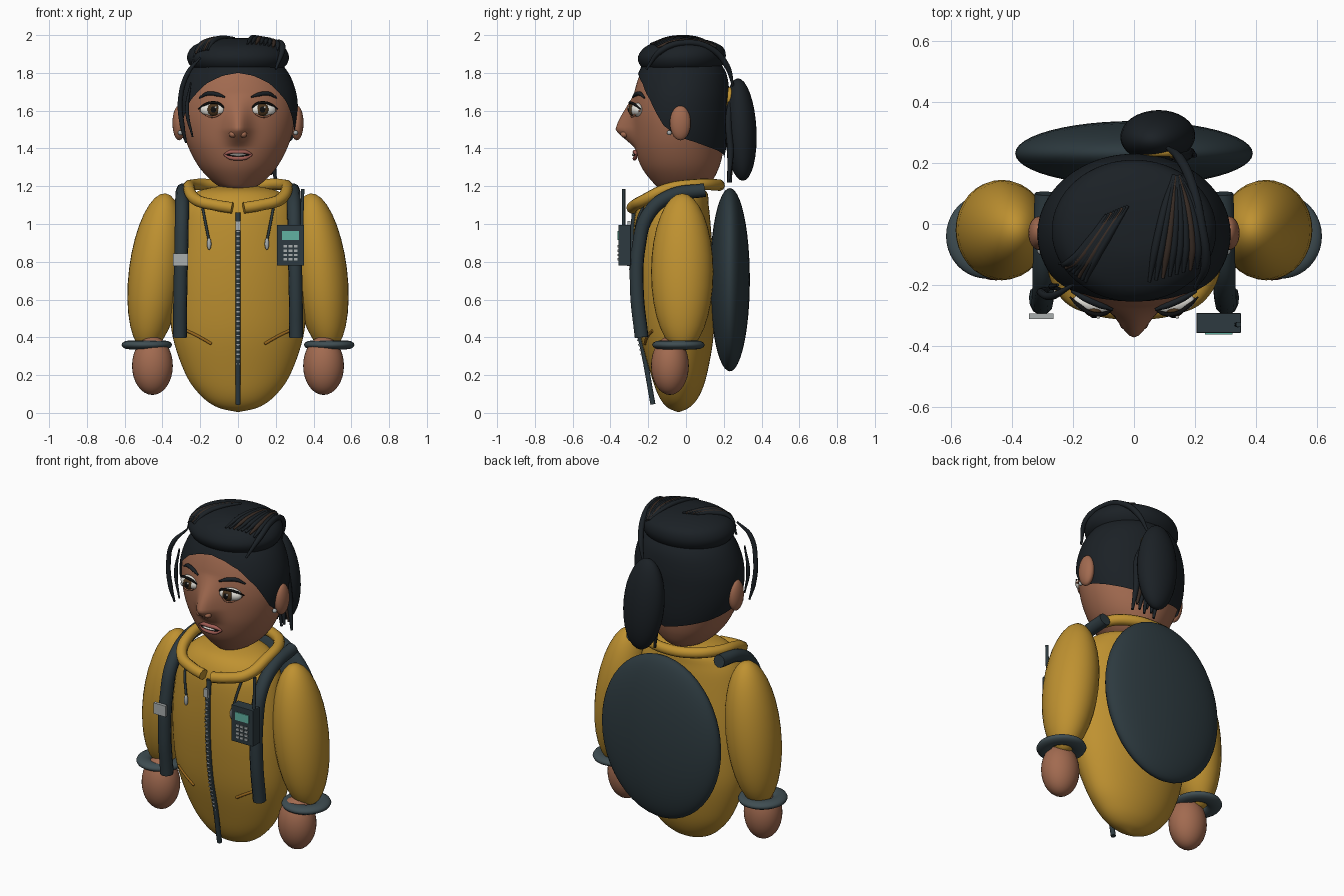
import bpy
from math import sin, cos, pi, radians, exp, sqrt

if "Cube" in bpy.data.objects:
    bpy.data.objects.remove(bpy.data.objects["Cube"])


def material(name, r, g, b):
    m = bpy.data.materials.new(name)
    m.diffuse_color = (r, g, b, 1)
    m.use_nodes = True
    m.node_tree.nodes["Principled BSDF"].inputs["Base Color"].default_value = m.diffuse_color
    return m


SKIN = material("skin", .36, .145, .08)
YELLOW = material("jacket_yellow", .52, .285, .03)
SEAM = material("seam", .30, .13, .012)
DARK = material("dark_fabric", .026, .042, .05)
CUFF = material("cuff_fabric", .05, .075, .085)
HAIR = material("hair_black", .011, .015, .019)
BROWN = material("hair_streak", .04, .025, .018)
WHITE = material("eye_white", .8, .78, .72)
IRIS = material("iris_brown", .07, .035, .012)
BLACK = material("pupil_black", .005, .005, .005)
LIP = material("lip", .36, .11, .09)
METAL = material("metal", .4, .43, .43)
TEAL = material("screen_teal", .12, .45, .36)

# Cross-sections: height, half width, front y, back y
TORSO = [(.005, .005, -.045, -.035), (.03, .11, -.10, .02), (.09, .195, -.145, .07), (.2, .275, -.185, .11),
         (.4, .345, -.24, .145), (.6, .362, -.268, .15), (.8, .355, -.28, .145), (1, .325, -.275, .13),
         (1.1, .29, -.255, .12), (1.17, .22, -.2, .11), (1.2, .1, -.1, .05), (1.205, .002, -.03, -.02)]
HEAD = [(1.175, .003, -.06, -.05), (1.185, .065, -.13, .06), (1.22, .13, -.175, .13), (1.3, .205, -.235, .175),
        (1.4, .26, -.27, .2), (1.5, .293, -.283, .212), (1.6, .305, -.285, .217), (1.7, .295, -.273, .217),
        (1.8, .255, -.24, .2), (1.87, .19, -.19, .15), (1.915, .09, -.1, .07), (1.925, .003, -.03, -.02)]
PUFF = [(1.8, .18, -.18, .14), (1.83, .245, -.235, .185), (1.88, .27, -.255, .21), (1.93, .25, -.225, .2),
        (1.96, .2, -.17, .155), (1.98, .11, -.1, .08), (1.985, .003, -.02, -.01)]


def section(table, t):
    """Catmull-Rom interpolation between table rows."""
    n = len(table)
    i = max(0, min(int(t), n - 2))
    f = t - i
    p = [table[max(0, min(n - 1, i + k))] for k in (-1, 0, 1, 2)]
    return [.5 * (2 * b + (c - a) * f + (2 * a - 5 * b + 4 * c - d) * f * f + (3 * b - a - 3 * c + d) * f ** 3)
            for a, b, c, d in zip(*p)]


def find_t(table, z):
    lo, hi = 0, len(table) - 1
    for _ in range(24):
        mid = (lo + hi) / 2
        lo, hi = (mid, hi) if section(table, mid)[0] < z else (lo, mid)
    return lo


def nose(x, z):
    h = max(0, 1 - (z - 1.5) / .19) if z > 1.5 else max(0, 1 - (1.5 - z) / .1)
    h = h * h * (3 - 2 * h) * .4 + h * .6
    return .09 * h * exp(-(x / .06) ** 2)


def front_y(table, x, z):
    _, w, f, b = section(table, find_t(table, z))
    y = (f + b) / 2 - (b - f) / 2 * sqrt(max(0, 1 - (x / w) ** 2))
    return y - (nose(x, z) if table is HEAD else 0)


def puff_z(x, y):
    """Height of the hair volume above a point."""
    for k in range(100):
        z, w, f, b = section(PUFF, 6 - k * .05)
        if z < 1.84 or (x / w) ** 2 + ((y - (f + b) / 2) / ((b - f) / 2)) ** 2 <= 1:
            return z


def finish(ob, mat, smooth=True):
    ob.data.materials.append(mat)
    if smooth:
        ob.data.polygons.foreach_set("use_smooth", [True] * len(ob.data.polygons))
    return ob


def loft(name, table, mat, rows=60, seg=64, grow=0, start=None, bump=None):
    verts, faces, top = [], [], len(table) - 1
    for j in range(rows + 1):
        for i in range(seg):
            a = 2 * pi * i / seg
            t0 = start(a) if start else 0
            z, w, f, b = section(table, t0 + (top - t0) * j / rows)
            x, y = (w + grow) * sin(a), (f + b) / 2 - ((b - f) / 2 + grow) * cos(a)
            if bump and cos(a) > 0:
                y -= bump(x, z)
            verts.append((x, y, z))
    for j in range(rows):
        for i in range(seg):
            k = (i + 1) % seg
            faces.append((j * seg + i, j * seg + k, j * seg + seg + k, j * seg + seg + i))
    faces.append(range(rows * seg, rows * seg + seg))
    if not start:
        faces.append(range(seg - 1, -1, -1))
    me = bpy.data.meshes.new(name)
    me.from_pydata(verts, [], [tuple(f) for f in faces])
    ob = bpy.data.objects.new(name, me)
    bpy.context.collection.objects.link(ob)
    return finish(ob, mat)


def ball(name, loc, rad, mat, rot=(0, 0, 0), seg=32):
    bpy.ops.mesh.primitive_uv_sphere_add(segments=seg, ring_count=seg // 2, location=loc, rotation=rot)
    ob = bpy.context.object
    ob.name, ob.scale = name, rad
    return finish(ob, mat)


def box(name, loc, size, mat):
    bpy.ops.mesh.primitive_cube_add(size=1, location=loc)
    ob = bpy.context.object
    ob.name, ob.scale = name, size
    return finish(ob, mat, False)


def ring(name, loc, major, minor, mat, rot=(0, 0, 0)):
    bpy.ops.mesh.primitive_torus_add(location=loc, rotation=rot, major_radius=major, minor_radius=minor,
                                     major_segments=40, minor_segments=12)
    bpy.context.object.name = name
    return finish(bpy.context.object, mat)


def tube(name, pts, r, mat, taper=False):
    cu = bpy.data.curves.new(name, "CURVE")
    cu.dimensions, cu.bevel_depth, cu.bevel_resolution = "3D", r, 3
    cu.resolution_u, cu.use_fill_caps = 8, True
    s = cu.splines.new("BEZIER")
    s.bezier_points.add(len(pts) - 1)
    for k, (p, co) in enumerate(zip(s.bezier_points, pts)):
        p.co, p.handle_left_type, p.handle_right_type = co, "AUTO", "AUTO"
        p.radius = .4 if taper and k in (0, len(pts) - 1) else 1
    cu.materials.append(mat)
    ob = bpy.data.objects.new(name, cu)
    bpy.context.collection.objects.link(ob)
    return ob


# Torso, head and hair cap cut along the hairline
loft("jacket_torso", TORSO, YELLOW)
loft("head", HEAD, SKIN, 90, 112, bump=nose)
LINE = [(0, 1.8), (.3, 1.785), (.6, 1.745), (.92, 1.655), (1.25, 1.52), (1.57, 1.46), (2.2, 1.41), (3.15, 1.35)]


def hairline(a):
    a = min(a, 2 * pi - a)
    for (a0, z0), (a1, z1) in zip(LINE, LINE[1:]):
        if a <= a1:
            return find_t(HEAD, z0 + (z1 - z0) * (a - a0) / (a1 - a0))


loft("hair_cap", HEAD, HAIR, 40, 96, grow=.012, start=hairline)
loft("hair_top_volume", PUFF, HAIR, 30)

# Swept strands lying on the crown
for k in range(9):
    u = k / 8
    m = BROWN if k % 4 == 2 else HAIR
    for name, path in (
            ("right_sweep_strand", [(.13 + .02 * u, .16), (.1 + .1 * u, .05), (.07 + .16 * u, -.08),
                                    (.05 + .18 * u, -.19 + .05 * u)]),
            ("left_sweep_strand", [(-.02 - .07 * u, .06 - .03 * u), (-.09 - .06 * u, -.05 - .01 * u),
                                   (-.13 - .075 * u, -.12), (-.16 - .085 * u, -.19 + .06 * u)])):
        tube(name, [(x, y, puff_z(x, y) + .004) for x, y in path], .013, m, True)
tube("side_sweep_strand", [(.2, -.21, 1.82), (.235, -.13, 1.92), (.22, 0, 1.96), (.19, .13, 1.93),
                           (.15, .215, 1.84), (.11, .25, 1.73)], .016, HAIR, True)
tube("loose_front_strand", [(-.2, -.2, 1.88), (-.265, -.235, 1.8), (-.305, -.225, 1.66),
                            (-.295, -.22, 1.52), (-.275, -.21, 1.43)], .013, HAIR, True)
tube("temple_strand", [(-.25, -.2, 1.75), (-.27, -.205, 1.6), (-.24, -.215, 1.46)], .011, HAIR, True)

# Ponytail with tie
ball("ponytail", (.078, .288, 1.5), (.122, .085, .272), HAIR, (radians(3), radians(-4), 0))
ring("hair_tie", (.08, .23, 1.665), .05, .012, YELLOW, (radians(85), 0, 0))
for k in range(7):
    x = .02 + .025 * k
    tube("ponytail_strand", [(.06 + .008 * k, .24, 1.7), (x - .005, .225, 1.55), (x + .01, .235, 1.38),
         (x + .03, .225 + .01 * (k % 2), 1.22 + .02 * (k % 3))], .018, BROWN if k == 5 else HAIR, True)

# Paired face parts
for s in (-1, 1):
    ball("ear", (s * .312, -.03, 1.535), (.035, .055, .092), SKIN)
    ball("ear_stud", (s * .305, -.088, 1.483), (.013, .013, .013), METAL, seg=12)
    ball("eyeball", (s * .135, -.262, 1.605), (.066, .034, .037), WHITE, (0, 0, s * .2))
    ball("iris", (s * .13, -.285, 1.606), (.032, .02, .034), IRIS)
    ball("pupil", (s * .13, -.297, 1.606), (.017, .012, .019), BLACK, seg=16)
    ball("eye_glint", (s * .13 + .012, -.306, 1.617), (.006, .005, .006), WHITE, seg=12)
    tube("upper_lid", [(s * x, y, z) for x, y, z in
         [(.066, -.275, 1.605), (.1, -.295, 1.637), (.14, -.293, 1.643), (.18, -.268, 1.63), (.21, -.24, 1.607)]],
         .007, BLACK, True)
    tube("lower_lid", [(s * .07, -.275, 1.6), (s * .135, -.287, 1.567), (s * .2, -.245, 1.6)], .005, SKIN)
    tube("eyebrow", [(s * x, front_y(HEAD, s * x, z) - .008, z) for x, z in
         [(.07, 1.672), (.11, 1.686), (.16, 1.69), (.205, 1.668)]], .011, HAIR, True)
    ball("nostril_wing", (s * .028, -.325, 1.475), (.02, .022, .018), SKIN, seg=16)

# Mouth
for n, dz in (("upper_lip", .017), ("lower_lip", -.02)):
    tube(n, [(x, front_y(HEAD, x, 1.37) - .01, 1.367 + dz * k) for x, k in
         [(-.075, 0), (-.04, .8), (0, .85 if dz > 0 else 1), (.04, .8), (.075, 0)]], .011, LIP, True)
ball("mouth_opening", (0, -.268, 1.366), (.06, .012, .012), BLACK)
ball("teeth", (0, -.275, 1.367), (.042, .012, .007), WHITE)

# Arms, hands, straps and jacket details
for s in (-1, 1):
    ball("sleeve", (s * .434, -.02, .745), (.144, .165, .42), YELLOW, (0, s * radians(-7), 0))
    ring("cuff", (s * .483, -.04, .36), .092, .042, CUFF).scale = (1, 1.04, .56)
    ball("hand", (s * .453, -.085, .25), (.108, .1, .155), SKIN)
    tube("pack_strap", [(s * x, y, z) for x, y, z in
         [(.308, -.235, .4), (.305, -.26, .65), (.3, -.25, .88), (.297, -.2, 1.05), (.295, -.09, 1.145),
          (.29, .1, 1.18)]], .037, DARK)
    tube("drawstring", [(s * x, front_y(TORSO, x, z) - .015, z) for x, z in
         [(.19, 1.1), (.175, 1.02), (.155, .92)]], .007, DARK)
    ball("drawstring_tip", (s * .153, front_y(TORSO, .153, .89) - .017, .895), (.012, .012, .032), METAL, seg=16)
    tube("pocket_seam", [(s * x, front_y(TORSO, x, z) - .002, z) for x, z in
         [(.27, .435), (.2, .4), (.14, .365)]], .008, SEAM)
half = [(.03, -.285, 1.085), (.12, -.27, 1.1), (.215, -.225, 1.125), (.258, -.1, 1.185), (.23, .06, 1.208),
        (.13, .15, 1.208)]
tube("collar_roll", half + [(0, .175, 1.205)] + [(-x, y, z) for x, y, z in half[::-1]], .031, YELLOW)

# Zip
tube("zip_tape", [(0, front_y(TORSO, 0, z) - .006, z) for z in (1.06, .9, .7, .5, .3)] + [(0, -.175, .045)],
     .014, DARK)
for k in range(34):
    z = .16 + .025 * k
    box("zip_tooth", (0, front_y(TORSO, 0, z) - .018, z), (.02, .008, .007), METAL)
box("zip_pull", (0, front_y(TORSO, 0, .99) - .026, .99), (.025, .014, .05), METAL)

# Backpack and strap buckle
ball("backpack", (0, .232, .705), (.39, .106, .485), DARK, seg=48)
box("strap_buckle", (-.305, -.303, .81), (.08, .018, .065), METAL)

# Radio, slightly tilted parts kept on one face
body = box("radio_body", (.278, -.325, .888), (.145, .065, .215), DARK)
body.modifiers.new("bevel", "BEVEL").width = .01
box("radio_screen", (.278, -.359, .938), (.09, .008, .048), TEAL)
for r in range(4):
    for c in range(3):
        box("radio_key", (.25 + .028 * c, -.359, .882 - .023 * r), (.02, .008, .012), METAL)
tube("radio_antenna", [(.338, -.33, .99), (.34, -.33, 1.09), (.343, -.33, 1.185)], .009, DARK)
